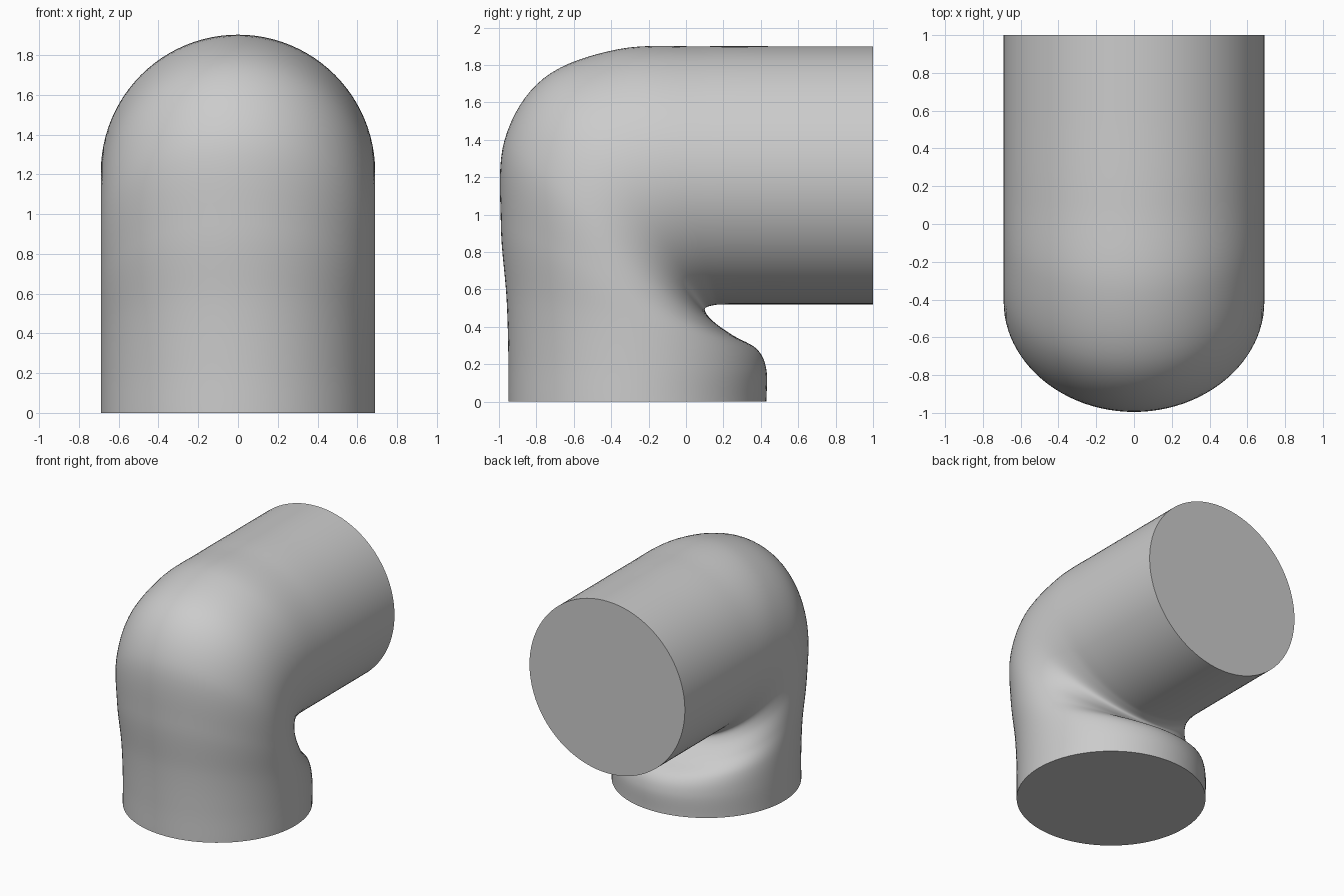
import bpy, bmesh, math
from mathutils import Vector

cube = bpy.data.objects.get("Cube")
if cube:
    bpy.data.objects.remove(cube, do_unlink=True)

RADIUS = 0.69
SIDES = 96
STEPS = 8

grey = bpy.data.materials.new("plain grey")
grey.use_nodes = True
colour = (0.6, 0.6, 0.6, 1)
grey.diffuse_color = colour
grey.node_tree.nodes["Principled BSDF"].inputs["Base Color"].default_value = colour

# Cross-sections along the bend: inner y, inner z, outer y, outer z
sections = [Vector(s) for s in (
    (0.43, 0, -0.95, 0),
    (0.43, 0.17, -0.95, 0.25),
    (0.38, 0.28, -0.96, 0.56),
    (0.25, 0.355, -0.99, 0.95),
    (0.145, 0.43, -0.97, 1.4),
    (0.10, 0.492, -0.76, 1.73),
    (0.145, 0.515, -0.36, 1.885),
    (0.24, 0.52, 0.1, 1.9),
    (0.6, 0.52, 0.55, 1.9),
    (1, 0.52, 1, 1.9),
)]


def smooth_path(points, steps):
    """Pass a smooth curve through the points."""
    padded = [2 * points[0] - points[1]] + points + [2 * points[-1] - points[-2]]
    path = []
    for a, b, c, d in zip(padded, padded[1:], padded[2:], padded[3:]):
        for i in range(steps):
            t = i / steps
            path.append(b + 0.5 * t * (c - a + t * (2 * a - 5 * b + 4 * c - d
                                                    + t * (3 * (b - c) + d - a))))
    return path + [points[-1]]


def add_ring(bm, section):
    """Ellipse spanning the inner and outer points of a section."""
    inner = Vector((0, section[0], section[1]))
    outer = Vector((0, section[2], section[3]))
    centre, half = (inner + outer) / 2, (outer - inner) / 2
    ring = []
    for i in range(SIDES):
        a = math.tau * i / SIDES
        side = Vector((RADIUS * math.sin(a), 0, 0))
        ring.append(bm.verts.new(centre + half * math.cos(a) + side))
    return ring


# Pipe elbow with closed flat ends
bm = bmesh.new()
rings = [add_ring(bm, s) for s in smooth_path(sections, STEPS)]
for lower, upper in zip(rings, rings[1:]):
    for i in range(SIDES):
        j = (i + 1) % SIDES
        bm.faces.new((lower[i], lower[j], upper[j], upper[i]))
bm.faces.new(rings[0])
bm.faces.new(rings[-1])
bmesh.ops.recalc_face_normals(bm, faces=bm.faces)

mesh = bpy.data.meshes.new("pipe_elbow")
bm.to_mesh(mesh)
bm.free()
mesh.materials.append(grey)
elbow = bpy.data.objects.new("pipe_elbow", mesh)
bpy.context.collection.objects.link(elbow)

bpy.context.view_layer.objects.active = elbow
elbow.select_set(True)
bpy.ops.object.shade_smooth_by_angle(angle=math.radians(40))
